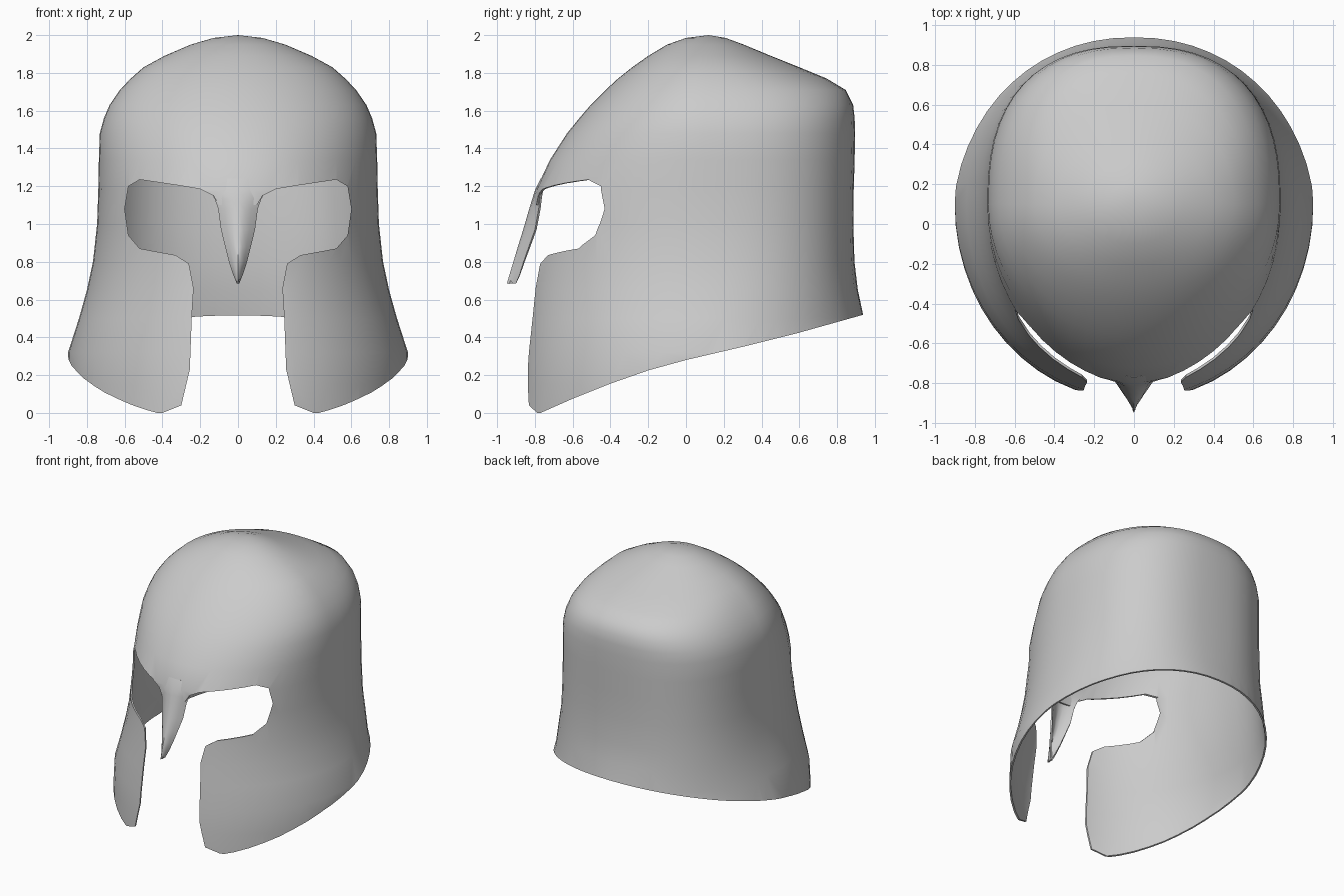
import bpy, bmesh, math

old = bpy.data.objects.get("Cube")
if old:
    bpy.data.objects.remove(old)

steel = bpy.data.materials.new("grey_steel")
steel.use_nodes = True
STEEL_COLOUR = (0.6, 0.6, 0.6, 1)
steel.diffuse_color = STEEL_COLOUR
steel.node_tree.nodes["Principled BSDF"].inputs["Base Color"].default_value = STEEL_COLOUR


def make_object(name, bm):
    bmesh.ops.recalc_face_normals(bm, faces=bm.faces)
    mesh = bpy.data.meshes.new(name)
    bm.to_mesh(mesh)
    bm.free()
    obj = bpy.data.objects.new(name, mesh)
    bpy.context.collection.objects.link(obj)
    mesh.materials.append(steel)
    return obj


def bridge(bm, rows, closed):
    for low, high in zip(rows, rows[1:]):
        count = len(low)
        for i in range(count if closed else count - 1):
            j = (i + 1) % count
            bm.faces.new((low[i], low[j], high[j], high[i]))


def prism(name, outline, place, start, end):
    """Extrude a flat outline between two depths to make a cutter."""
    bm = bmesh.new()
    rows = [[bm.verts.new(place(a, b, depth)) for a, b in outline]
            for depth in (start, end)]
    bridge(bm, rows, True)
    bm.faces.new(rows[0])
    bm.faces.new(rows[1])
    obj = make_object(name, bm)
    obj.hide_render = True
    return obj


def finish(obj, angle):
    bpy.ops.object.select_all(action="DESELECT")
    obj.select_set(True)
    bpy.context.view_layer.objects.active = obj
    for name in [m.name for m in obj.modifiers]:
        bpy.ops.object.modifier_apply(modifier=name)
    bpy.ops.object.shade_smooth_by_angle(angle=math.radians(angle))


def add_thickness(obj, amount):
    mod = obj.modifiers.new("thickness", "SOLIDIFY")
    mod.thickness = amount
    mod.offset = -1


# Bowl: height, half width, front, back, squareness of the back
LEVELS = [
    (-.1, .91, -.89, 1.02, 2), (.15, .905, -.885, 1.0, 2),
    (.32, .9, -.872, .985, 2), (.5, .842, -.855, .942, 2.1),
    (.65, .8, -.84, .91, 2.3), (.8, .768, -.825, .892, 2.4),
    (1, .746, -.808, .886, 2.5), (1.18, .74, -.795, .888, 2.5),
    (1.34, .737, -.72, .893, 2.5), (1.48, .732, -.63, .895, 2.5),
    (1.56, .71, -.565, .893, 2.5), (1.63, .68, -.505, .885, 2.45),
    (1.71, .625, -.425, .845, 2.4), (1.77, .568, -.36, .745, 2.3),
    (1.83, .5, -.285, .6, 2.2), (1.89, .39, -.2, .45, 2),
    (1.95, .25, -.1, .305, 2), (1.985, .13, 0, .21, 2),
]
SEGMENTS = 56
bm = bmesh.new()
rows = []
for z, half, front, back, square in LEVELS:
    row = []
    for i in range(SEGMENTS):
        t = math.tau * i / SEGMENTS
        c, s = math.cos(t), math.sin(t)
        power = 2 / square if s > 0 else 1
        x = math.copysign(abs(c) ** power, c) * half
        reach = (back if s > 0 else front) - .1
        row.append(bm.verts.new((x, .1 + reach * abs(s) ** power, z)))
    rows.append(row)
bridge(bm, rows, True)
crown = bm.verts.new((0, .12, 2))
for i in range(SEGMENTS):
    bm.faces.new((rows[-1][i], rows[-1][(i + 1) % SEGMENTS], crown))
bowl = make_object("helmet_bowl", bm)
add_thickness(bowl, .012)

# Eye and mouth opening, mirrored from one half
half_opening = [
    (.1, 1.1), (.13, 1.15), (.2, 1.185), (.32, 1.205), (.52, 1.235),
    (.58, 1.2), (.6, 1.08), (.58, .94), (.52, .87), (.33, .835),
    (.26, .79), (.235, .66), (.245, .5), (.255, .23), (.3, .04),
    (.4, 0), (.4, -.3),
]
opening = half_opening + [(-x, z) for x, z in reversed(half_opening)]
face_cutter = prism("face_opening_cutter", opening,
                    lambda a, b, d: (a, d, b), -2, -.1)

# Slanted lower rim
rim = [(-1.5, 0), (-.77, 0), (-.6, .075), (-.4, .155), (-.2, .225), (0, .28),
       (.3, .35), (.6, .425), (.94, .52), (1.5, .67), (1.5, -.5), (-1.5, -.5)]
rim_cutter = prism("rim_cutter", rim, lambda a, b, d: (d, a, b), -2, 2)

for cutter in (face_cutter, rim_cutter):
    mod = bowl.modifiers.new("cut", "BOOLEAN")
    mod.operation = "DIFFERENCE"
    mod.solver = "EXACT"
    mod.object = cutter
finish(bowl, 40)
for cutter in (face_cutter, rim_cutter):
    bpy.data.objects.remove(cutter)

# Nose guard: height, half width, ridge depth, edge depth
GUARD = [
    (1.24, .17, -.769, -.735), (1.18, .15, -.799, -.768),
    (1.13, .122, -.815, -.775), (1.08, .105, -.83, -.78),
    (.97, .09, -.862, -.8), (.88, .068, -.89, -.832),
    (.8, .048, -.914, -.86), (.73, .025, -.935, -.882),
    (.685, .007, -.948, -.9),
]
bm = bmesh.new()
rows = []
for z, half, ridge, edge in GUARD:
    rows.append([bm.verts.new((half * k / 3, ridge + (edge - ridge) * abs(k / 3) ** 1.6, z))
                 for k in range(-3, 4)])
bridge(bm, rows, False)
guard = make_object("nose_guard", bm)
if sum(f.normal.y for f in guard.data.polygons) > 0:
    guard.data.flip_normals()
add_thickness(guard, .012)
finish(guard, 50)
